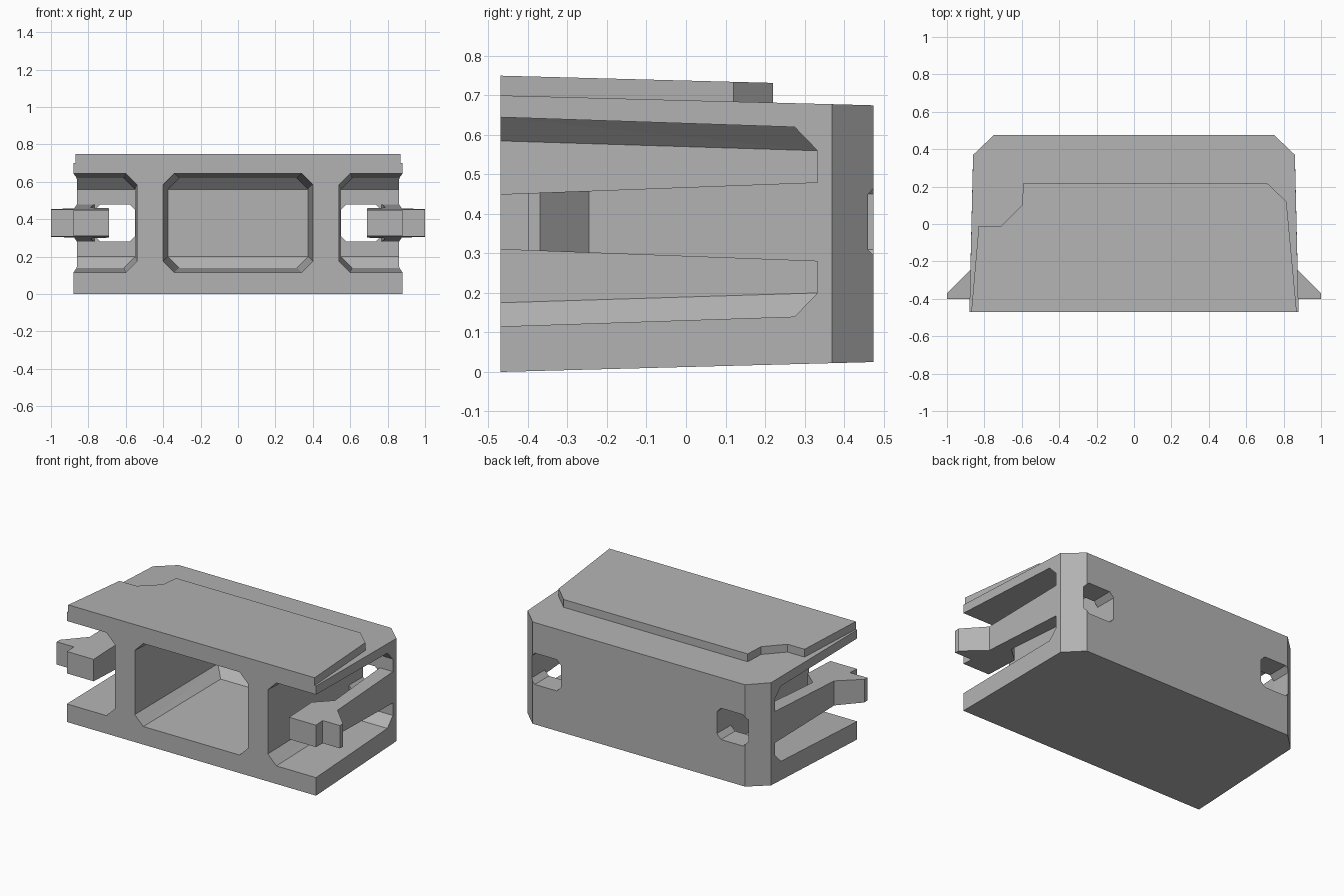
import bpy
import bmesh

cube = bpy.data.objects.get("Cube")
if cube:
    bpy.data.objects.remove(cube, do_unlink=True)

# Single plain plastic colour
GREY = (0.45, 0.45, 0.45, 1.0)
mat = bpy.data.materials.new("plain grey")
mat.use_nodes = True
mat.diffuse_color = GREY
mat.node_tree.nodes["Principled BSDF"].inputs["Base Color"].default_value = GREY


def finish(name, bm):
    bmesh.ops.recalc_face_normals(bm, faces=bm.faces)
    me = bpy.data.meshes.new(name)
    bm.to_mesh(me)
    bm.free()
    me.materials.append(mat)
    ob = bpy.data.objects.new(name, me)
    bpy.context.collection.objects.link(ob)
    return ob


def drafted_prism(name, outline, bottom, top):
    """Plan outline raised between two planes that slope along y.
    Each plane is (height at the front edge, slope)."""
    bm = bmesh.new()

    def ring(plane):
        return [bm.verts.new((x, y, plane[0] + plane[1] * (y + 0.47))) for x, y in outline]
    low, high = ring(bottom), ring(top)
    bm.faces.new(low)
    bm.faces.new(high)
    n = len(outline)
    for i in range(n):
        j = (i + 1) % n
        bm.faces.new((low[i], low[j], high[j], high[i]))
    return finish(name, bm)


def hull(name, points):
    bm = bmesh.new()
    verts = [bm.verts.new(p) for p in points]
    res = bmesh.ops.convex_hull(bm, input=verts)
    junk = {g for g in res["geom_interior"] + res["geom_unused"] if isinstance(g, bmesh.types.BMVert)}
    bmesh.ops.delete(bm, geom=list(junk), context="VERTS")
    bmesh.ops.dissolve_limit(bm, angle_limit=0.005, verts=bm.verts, edges=bm.edges)
    return finish(name, bm)


def pocket_points(walls):
    """Tapered pocket with bevelled corners and a bevelled far end.
    walls: (front x, far x, direction towards the pocket middle)."""
    pts = []
    for fx, bx, d in walls:
        for s in (-1, 1):
            for y, x, half in ((-0.475, fx, 0.265), (0.275, bx, 0.24)):
                pts.append((x, y, 0.38 + s * (half - 0.06)))
                pts.append((x + d * 0.06, y, 0.38 + s * half))
            pts.append((bx, 0.333, 0.38 + s * 0.18))
    return pts


# Housing block
body = drafted_prism("housing",
                     [(-0.88, -0.47), (0.88, -0.47), (0.86, 0.37), (0.75, 0.475),
                      (-0.75, 0.475), (-0.86, 0.37)],
                     (0.0, 0.0265), (0.70, -0.0265))

# Middle pocket, closed at the back
cutters = [hull("middle_pocket_cutter", pocket_points([(-0.40, -0.375, 1), (0.40, 0.375, -1)]))]

for side, s in (("left", 1), ("right", -1)):
    # Side pocket, open to the front and the outside
    cutters.append(hull(side + "_pocket_cutter",
                        pocket_points([(s * 0.54, s * 0.55, s), (s * 1.2, s * 1.2, -s)])))
    # Bevelled window through the back wall
    x0, x1, z0, z1, c = 0.55, 0.765, 0.28, 0.48, 0.03
    octagon = [(x0 + c, z0), (x1 - c, z0), (x1, z0 + c), (x1, z1 - c),
               (x1 - c, z1), (x0 + c, z1), (x0, z1 - c), (x0, z0 + c)]
    cutters.append(hull(side + "_window_cutter",
                        [(s * x, y, z) for x, z in octagon for y in (0.30, 0.6)]))

for cutter in cutters:
    cutter.hide_render = True
    mod = body.modifiers.new(cutter.name, "BOOLEAN")
    mod.operation = "DIFFERENCE"
    mod.solver = "EXACT"
    mod.object = cutter

# Bake the cuts and drop the helpers
bpy.context.view_layer.update()
cut_mesh = bpy.data.meshes.new_from_object(body.evaluated_get(bpy.context.evaluated_depsgraph_get()))
body.modifiers.clear()
body.data = cut_mesh
for cutter in cutters:
    bpy.data.objects.remove(cutter, do_unlink=True)

# Raised plate on the top with one notched corner
drafted_prism("top_plate",
              [(-0.87, -0.47), (0.87, -0.47), (0.815, 0.12), (0.71, 0.22), (-0.59, 0.22),
               (-0.60, 0.10), (-0.71, -0.01), (-0.83, -0.01)],
              (0.695, -0.0265), (0.75, -0.0265))

# Springy latch arms with hooks
arm = [(0.69, -0.47), (0.88, -0.47), (0.878, -0.40), (1.0, -0.40), (1.0, -0.37),
       (0.875, -0.245), (0.861, 0.34), (0.768, 0.34), (0.79, -0.15), (0.69, -0.24)]
for side, s in (("left", 1), ("right", -1)):
    drafted_prism(side + "_latch_arm", [(s * x, y) for x, y in arm],
                  (0.31, -0.0374), (0.45, 0.0374))
